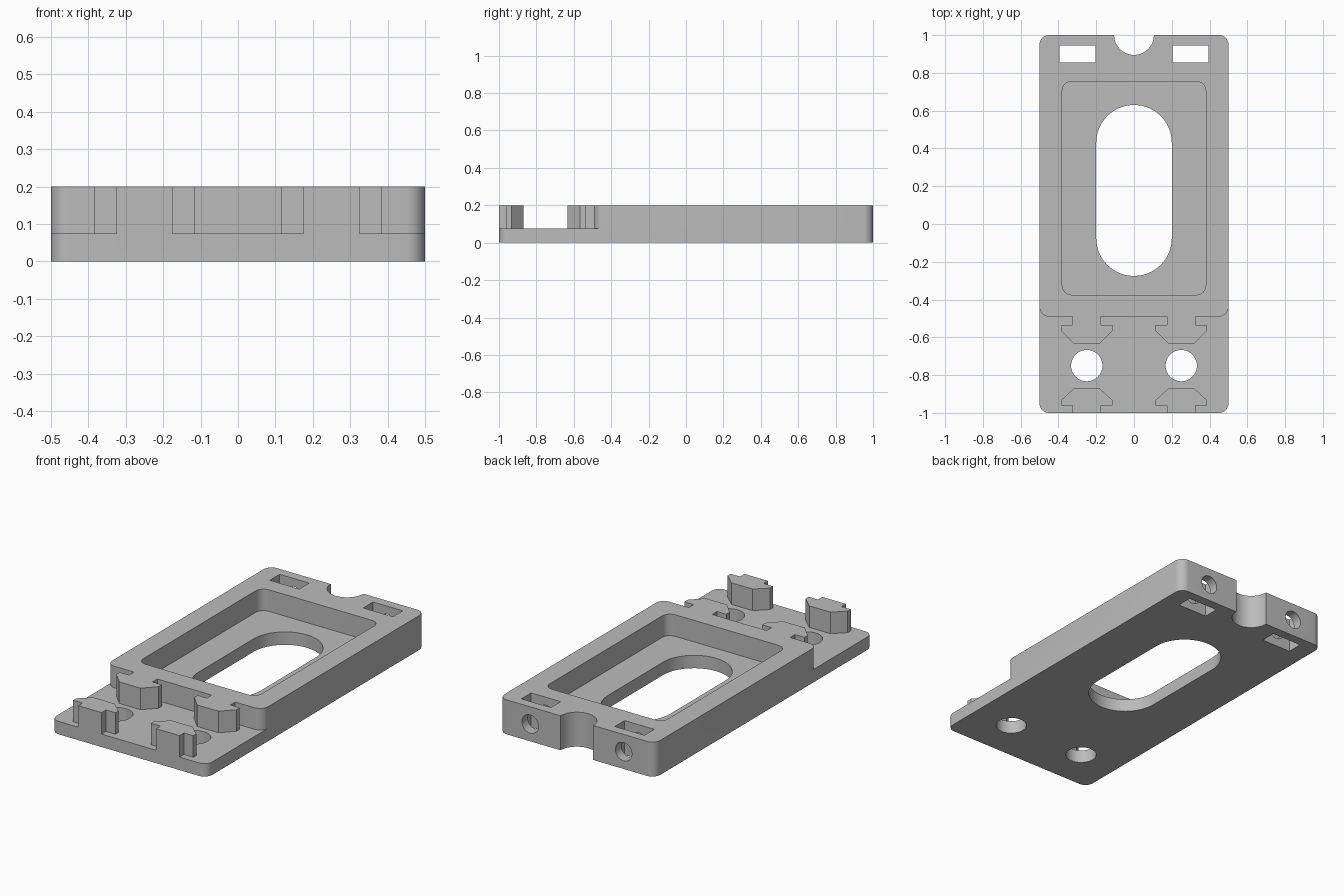
import bpy
import bmesh
from math import cos, sin, pi

cube = bpy.data.objects.get("Cube")
if cube:
    bpy.data.objects.remove(cube)

grey = bpy.data.materials.new("plain_grey")
grey.use_nodes = True
COLOUR = (0.5, 0.5, 0.5, 1)
grey.diffuse_color = COLOUR
grey.node_tree.nodes["Principled BSDF"].inputs["Base Color"].default_value = COLOUR

TOP, FLOOR, OVER = 0.2, 0.075, 0.3


def prism(name, outline, z0, z1):
    """Extrude a closed outline from z0 to z1."""
    bm = bmesh.new()
    face = bm.faces.new([bm.verts.new((x, y, z0)) for x, y in outline])
    grown = bmesh.ops.extrude_face_region(bm, geom=[face])["geom"]
    verts = [v for v in grown if isinstance(v, bmesh.types.BMVert)]
    bmesh.ops.translate(bm, verts=verts, vec=(0, 0, z1 - z0))
    bmesh.ops.recalc_face_normals(bm, faces=bm.faces)
    mesh = bpy.data.meshes.new(name)
    bm.to_mesh(mesh)
    bm.free()
    mesh.materials.append(grey)
    obj = bpy.data.objects.new(name, mesh)
    bpy.context.collection.objects.link(obj)
    return obj


def rounded(x0, x1, y0, y1, r, steps=8):
    """Rectangle outline with rounded corners."""
    corners = [(x1 - r, y1 - r), (x0 + r, y1 - r), (x0 + r, y0 + r), (x1 - r, y0 + r)]
    return [(cx + r * cos((q + i / steps) * pi / 2), cy + r * sin((q + i / steps) * pi / 2))
            for q, (cx, cy) in enumerate(corners) for i in range(steps + 1)]


def circle(cx, cy, r, n=48):
    return [(cx + r * cos(2 * pi * i / n), cy + r * sin(2 * pi * i / n)) for i in range(n)]


def rect(x0, x1, y0, y1):
    return [(x0, y0), (x1, y0), (x1, y1), (x0, y1)]


def combine(target, other, operation):
    """Apply a boolean and discard the helper."""
    mod = target.modifiers.new("combine", "BOOLEAN")
    mod.operation, mod.solver, mod.object = operation, "EXACT", other
    bpy.context.view_layer.update()
    graph = bpy.context.evaluated_depsgraph_get()
    mesh = bpy.data.meshes.new_from_object(target.evaluated_get(graph))
    target.modifiers.clear()
    target.data = mesh
    bpy.data.objects.remove(other)


# Base plate and raised frame
body = prism("mounting_plate", rounded(-0.5, 0.5, -1, 1, 0.05), 0, FLOOR)
combine(body, prism("raised_frame", rounded(-0.5, 0.5, -0.49, 1, 0.05), 0.03, TOP), "UNION")

# Arrow-shaped clamp teeth: the stem meets an edge, the head points inwards
half = [(0.075, 0), (0.075, 0.04), (0.135, 0.04), (0.135, 0.068), (0.068, 0.13)]
tooth = half + [(-x, y) for x, y in reversed(half)]
for side in (-1, 1):
    front = [(side * 0.25 + x, -1 + y) for x, y in tooth]
    combine(body, prism("front_tooth", front, 0.03, TOP), "UNION")
    rear = [(side * 0.25 + x, -0.49 - y * 1.11 if y else -0.45) for x, y in tooth]
    combine(body, prism("rear_tooth", rear, 0.03, TOP), "UNION")

# Recess, long opening and cable notch
combine(body, prism("recess", rounded(-0.38, 0.38, -0.375, 0.755, 0.05), FLOOR, OVER), "DIFFERENCE")
combine(body, prism("opening", rounded(-0.2, 0.2, -0.275, 0.63, 0.2, 20), -0.1, OVER), "DIFFERENCE")
combine(body, prism("notch", circle(0, 1.0, 0.105), -0.1, OVER), "DIFFERENCE")

# Bolt holes, nut slots and screw holes in the back edge
for side in (-1, 1):
    combine(body, prism("bolt_hole", circle(side * 0.25, -0.75, 0.083), -0.1, OVER), "DIFFERENCE")
    x = side * 0.3
    combine(body, prism("nut_slot", rect(x - 0.095, x + 0.095, 0.855, 0.945), -0.1, OVER), "DIFFERENCE")
    screw = prism("screw_hole", circle(0, 0, 0.053, 32), 0, 0.28)
    screw.rotation_euler.x = pi / 2
    screw.location = (x, 1.1, 0.1)
    combine(body, screw, "DIFFERENCE")

# Smooth the round walls, keep edges crisp
bpy.ops.object.select_all(action="DESELECT")
body.select_set(True)
bpy.context.view_layer.objects.active = body
bpy.ops.object.shade_smooth_by_angle(angle=0.5)
